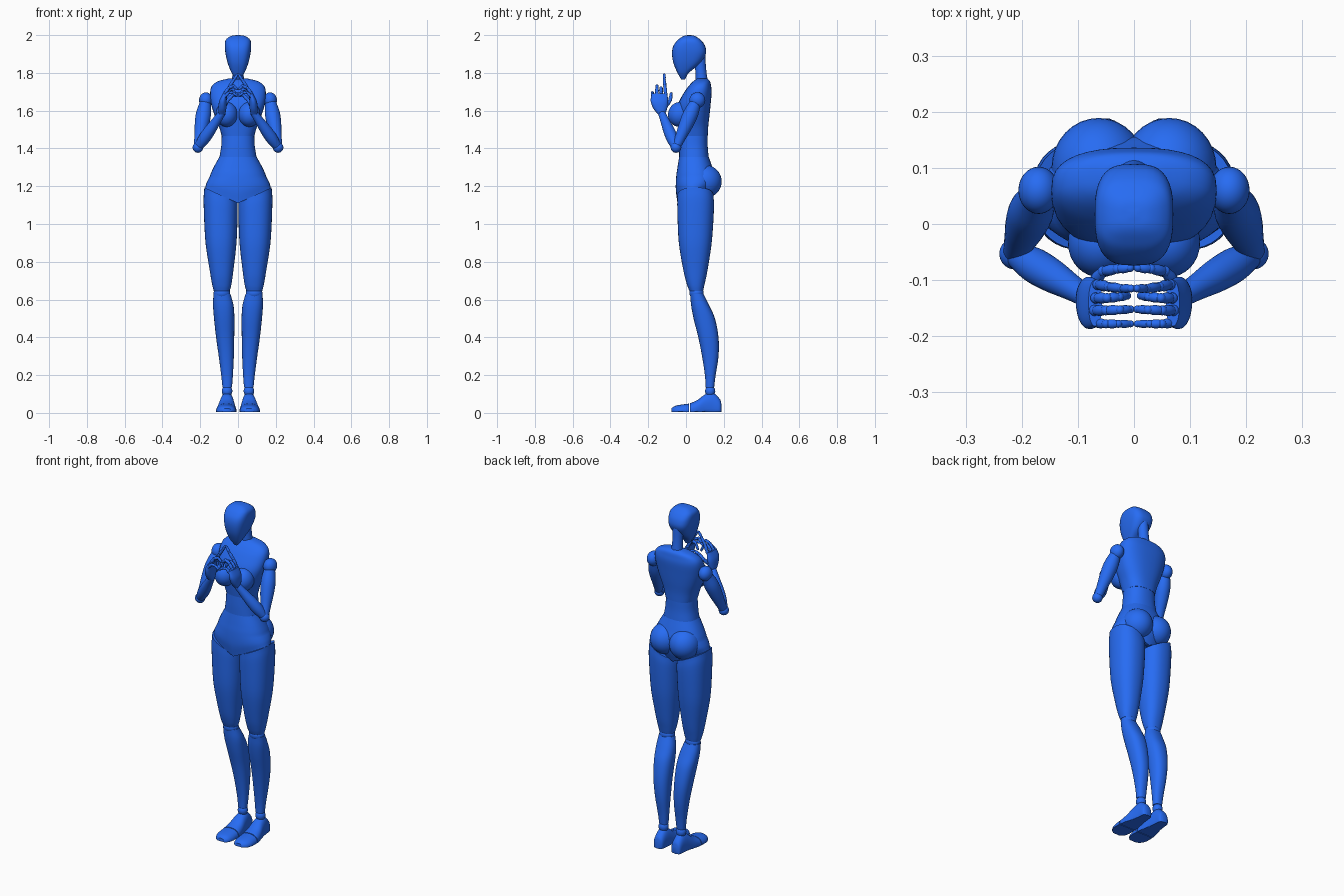
import bpy, bmesh, math
from mathutils import Vector, Matrix

if "Cube" in bpy.data.objects:
    bpy.data.objects.remove(bpy.data.objects["Cube"])

BLUE = bpy.data.materials.new("blue")
BLUE.diffuse_color = (0.02, 0.15, 0.9, 1)
BLUE.use_nodes = True
BLUE.node_tree.nodes["Principled BSDF"].inputs["Base Color"].default_value = BLUE.diffuse_color
N = 36


def finish(name, bm, mirror):
    bmesh.ops.recalc_face_normals(bm, faces=bm.faces)
    me = bpy.data.meshes.new(name)
    bm.to_mesh(me)
    bm.free()
    ob = bpy.data.objects.new(name, me)
    bpy.context.collection.objects.link(ob)
    me.materials.append(BLUE)
    bpy.ops.object.select_all(action='DESELECT')
    ob.select_set(True)
    bpy.context.view_layer.objects.active = ob
    bpy.ops.object.shade_smooth_by_angle(angle=math.radians(45))
    if mirror:
        m = ob.modifiers.new("mirror", 'MIRROR')
        m.use_mirror_merge = False
    return ob


def spline(rows, steps=5):
    """Catmull-Rom through rows of numbers."""
    rows = [Vector(r) for r in rows]
    out = []
    for i in range(len(rows) - 1):
        b, c = rows[i], rows[i + 1]
        a = rows[i - 1] if i else b * 2 - c
        d = rows[i + 2] if i + 2 < len(rows) else c * 2 - b
        for k in range(steps):
            t = k / steps
            out.append(0.5 * (2 * b + (c - a) * t + (2 * a - 5 * b + 4 * c - d) * t * t
                              + (3 * b - a - 3 * c + d) * t ** 3))
    return out + [rows[-1]]


def bridge(bm, rings):
    for r, s in zip(rings, rings[1:]):
        for i in range(len(r)):
            j = (i + 1) % len(r)
            bm.faces.new((r[i], r[j], s[j], s[i]))
    bm.faces.new(rings[0])
    bm.faces.new(rings[-1])


def loft(name, rows, power=2.3, axis='z', warp=None, mirror=False):
    """Rows: position on axis, low and high side, centre x, half width."""
    bm = bmesh.new()
    rings = []
    for p, lo, hi, cx, hx in spline(rows):
        ring = []
        for i in range(N):
            a = 2 * math.pi * i / N
            c, s = (math.copysign(abs(v) ** (2 / power), v) for v in (math.cos(a), math.sin(a)))
            x, h = cx + hx * c, (lo + hi) / 2 + (hi - lo) / 2 * s
            co = Vector((x, h, p)) if axis == 'z' else Vector((x, p, h))
            if warp:
                co.z = warp(co)
            ring.append(bm.verts.new(co))
        rings.append(ring)
    bridge(bm, rings)
    return finish(name, bm, mirror)


def ball(name, loc, rad, tilt=0, mirror=True):
    bm = bmesh.new()
    bmesh.ops.create_uvsphere(bm, u_segments=32, v_segments=18, radius=1)
    bm.transform(Matrix.Translation(loc) @ Matrix.Rotation(tilt, 4, 'X')
                 @ Matrix.Diagonal((*rad, 1)))
    return finish(name, bm, mirror)


def tube(bm, p, q, radii, sides):
    p, q = Vector(p), Vector(q)
    rot = (q - p).to_track_quat('Z', 'Y')
    rows = spline([(i / (len(radii) - 1), r) for i, r in enumerate(radii)], 4)
    bridge(bm, [[bm.verts.new(p.lerp(q, t) + rot @ Vector(
        (r * math.cos(k * math.tau / sides), r * math.sin(k * math.tau / sides), 0)))
        for k in range(sides)] for t, r in rows])


def limb(name, p, q, radii, mirror=True):
    bm = bmesh.new()
    tube(bm, p, q, radii, 28)
    return finish(name, bm, mirror)


def finger(name, pts, r):
    bm = bmesh.new()
    for i, (p, q) in enumerate(zip(pts, pts[1:])):
        w = r * (1 - 0.1 * i)
        tube(bm, p, q, (w * 0.8, w, w * 0.75), 12)
    for i, p in enumerate(pts):
        bmesh.ops.create_uvsphere(bm, u_segments=12, v_segments=8, radius=r * (1 - 0.1 * i),
                                  matrix=Matrix.Translation(p))
    finish(name, bm, True)


# head and neck
loft("head", [(1.765, -.025, -.005, 0, .010), (1.80, -.045, .015, 0, .034),
              (1.85, -.066, .075, 0, .054), (1.90, -.074, .105, 0, .066),
              (1.94, -.068, .102, 0, .070), (1.97, -.048, .083, 0, .067),
              (1.987, -.027, .062, 0, .052), (1.997, -.008, .042, 0, .03),
              (2.0, .012, .022, 0, .006)], power=3)
limb("neck", (0, .085, 1.73), (0, .072, 1.89), (.034, .029, .03), mirror=False)

# torso
loft("chest", [(1.465, -.035, .115, 0, .086), (1.52, -.042, .118, 0, .102),
               (1.58, -.048, .125, 0, .126), (1.64, -.04, .131, 0, .143),
               (1.70, -.008, .136, 0, .147), (1.735, .018, .132, 0, .135),
               (1.757, .04, .126, 0, .102), (1.77, .06, .112, 0, .05)], power=2.5)
ball("breast", (.06, -.033, 1.58), (.058, .062, .066), tilt=-.25)
loft("abdomen", [(1.355, -.036, .12, 0, .098), (1.41, -.036, .115, 0, .089),
                 (1.466, -.034, .114, 0, .086)])


# pelvis and thighs share a V-shaped seam
def seam(span):
    def warp(co):
        t = min(1, max(0, 1 - abs(co.z - 1.11) / span))
        return co.z + 0.47 * t * abs(co.x)
    return warp


loft("pelvis", [(1.11, -.045, .125, 0, .174), (1.18, -.054, .15, 0, .166),
                (1.25, -.052, .155, 0, .15), (1.30, -.045, .14, 0, .129),
                (1.356, -.036, .12, 0, .098)], warp=seam(.14))
ball("buttock", (.063, .10, 1.225), (.084, .089, .088))

# legs
loft("thigh", [(1.11, -.045, .145, .09, .088), (1.05, -.046, .148, .092, .09),
               (.90, -.038, .136, .090, .082), (.75, -.013, .113, .087, .062),
               (.68, .005, .098, .086, .051), (.645, .018, .09, .086, .042)],
     warp=seam(.2), mirror=True)
ball("knee", (.085, .056, .635), (.044, .038, .036))
loft("shin", [(.63, .022, .092, .085, .045), (.57, .027, .122, .078, .054),
              (.50, .04, .153, .073, .054), (.40, .065, .172, .068, .048),
              (.30, .085, .172, .062, .040), (.20, .10, .157, .058, .031),
              (.135, .104, .149, .057, .025)], mirror=True)
ball("ankle", (.058, .128, .115), (.028, .027, .03))

# feet with a flat sole
sole = lambda co: max(0.006, co.z)
loft("foot", [(.188, .005, .045, .058, .014), (.178, -.02, .075, .058, .029),
              (.14, -.03, .108, .058, .034), (.10, -.03, .097, .059, .04),
              (.06, -.03, .068, .061, .048), (.02, -.03, .05, .062, .054)],
     axis='y', warp=sole, mirror=True)
loft("toes", [(.016, -.03, .049, .062, .054), (-.03, -.03, .043, .062, .053),
              (-.06, -.02, .036, .06, .043), (-.077, -.005, .024, .058, .024)],
     axis='y', warp=sole, mirror=True)

# arms
shoulder, elbow, wrist = (.17, .06, 1.655), (.212, -.053, 1.405), (.083, -.13, 1.59)
ball("shoulder", shoulder, (.036, .042, .042))
limb("upper_arm", (.173, .05, 1.64), elbow, (.030, .040, .037, .029, .022))
ball("elbow", elbow, (.028, .028, .028))
limb("forearm", elbow, wrist, (.022, .031, .030, .024, .019))

# hands
loft("palm", [(1.58, -.148, -.112, .085, .017), (1.61, -.172, -.10, .083, .021),
              (1.65, -.187, -.094, .08, .02), (1.69, -.182, -.1, .069, .012)], mirror=True)
finger("index_finger", [(.064, -.108, 1.69), (.045, -.112, 1.73),
                        (.022, -.115, 1.763), (.005, -.115, 1.79)], .010)
finger("middle_finger", [(.068, -.132, 1.695), (.048, -.132, 1.72),
                         (.026, -.13, 1.71), (.012, -.128, 1.68)], .010)
finger("ring_finger", [(.07, -.154, 1.69), (.05, -.154, 1.72),
                       (.025, -.153, 1.732), (.006, -.152, 1.715)], .010)
finger("little_finger", [(.07, -.176, 1.675), (.05, -.178, 1.695),
                         (.028, -.178, 1.695), (.006, -.178, 1.68)], .009)
finger("thumb", [(.074, -.105, 1.625), (.055, -.084, 1.655),
                 (.03, -.08, 1.68), (.007, -.078, 1.69)], .011)
